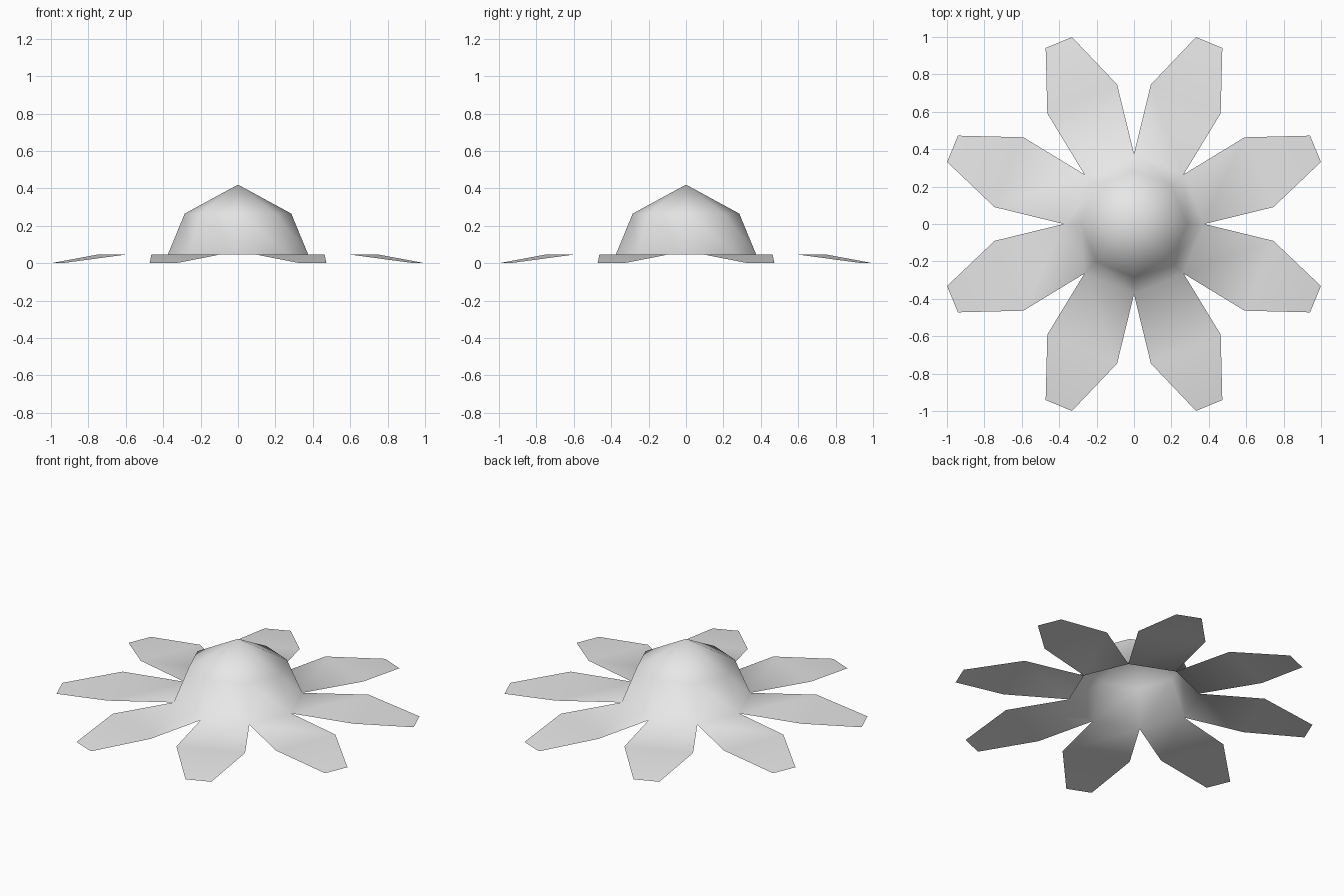
import bpy, bmesh
from math import cos, sin, radians

cube = bpy.data.objects.get("Cube")
if cube:
    bpy.data.objects.remove(cube)

SIDES = 8
STEP = 360 / SIDES

grey = bpy.data.materials.new("light_grey")
grey.use_nodes = True
colour = (0.8, 0.8, 0.8, 1)
grey.diffuse_color = colour
grey.node_tree.nodes["Principled BSDF"].inputs["Base Color"].default_value = colour

bm = bmesh.new()


def polar(radius, degrees, z):
    a = radians(degrees)
    return bm.verts.new((radius * cos(a), radius * sin(a), z))


def ring(radius, z):
    return [polar(radius, STEP * i, z) for i in range(SIDES)]


# Open-bottomed dome: pointed cap over a flared skirt
apex = bm.verts.new((0, 0, 0.42))
shoulder = ring(0.285, 0.265)
rim = ring(0.375, 0.047)
for i in range(SIDES):
    j = (i + 1) % SIDES
    bm.faces.new((apex, shoulder[i], shoulder[j]))
    bm.faces.new((shoulder[i], rim[i], rim[j], shoulder[j]))

    # Petal: flat widening blade, then a drooping narrow tip
    middle = STEP * (i + 0.5)
    right, left = rim[i], rim[j]
    for radius, spread, z in ((0.751, 15.6, 0.047), (1.053, 4.15, 0)):
        outer_right = polar(radius, middle - spread, z)
        outer_left = polar(radius, middle + spread, z)
        bm.faces.new((right, outer_right, outer_left, left))
        right, left = outer_right, outer_left

for face in bm.faces:
    face.smooth = True

mesh = bpy.data.meshes.new("petalled_dome")
bm.to_mesh(mesh)
bm.free()
mesh.materials.append(grey)
flower = bpy.data.objects.new("petalled_dome", mesh)
bpy.context.collection.objects.link(flower)
